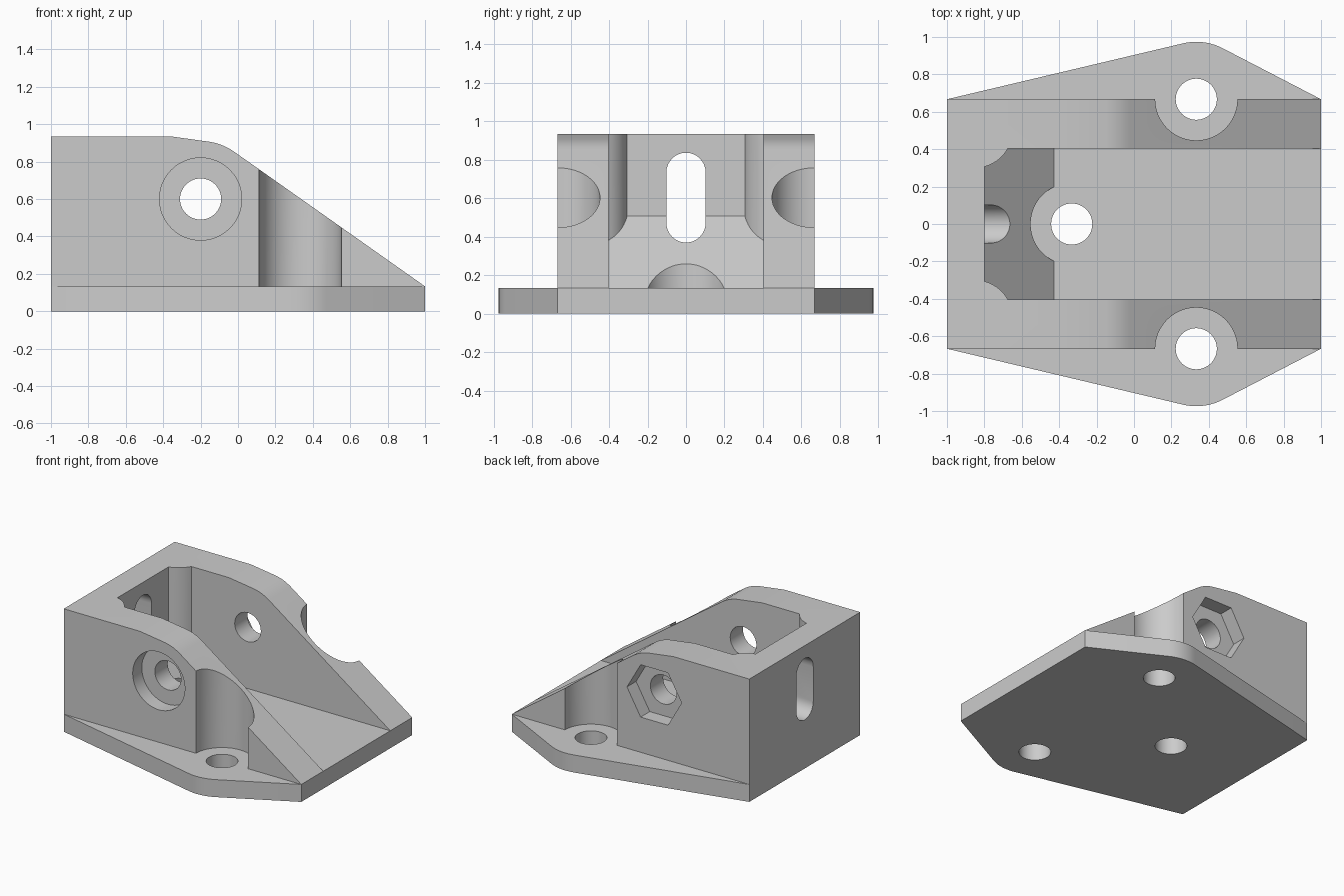
import bpy, bmesh, math
from mathutils import Vector

if "Cube" in bpy.data.objects:
    bpy.data.objects.remove(bpy.data.objects["Cube"])

T = 0.133          # plate thickness
W = 0.667          # half width of the body
AXLE = (-0.2, 0.6) # x, z of the cross hole
EAR_X = 0.333      # x of the plate holes


def prism(name, pts, axis, lo, hi):
    """Extrude a 2D outline: axis 'z' reads (x, y), 'y' reads (x, z), 'x' reads (y, z)."""
    place = {'z': lambda a, b, c: (a, b, c),
             'y': lambda a, b, c: (a, c, b),
             'x': lambda a, b, c: (c, a, b)}[axis]
    bm = bmesh.new()
    face = bm.faces.new([bm.verts.new(place(a, b, lo)) for a, b in pts])
    ext = bmesh.ops.extrude_face_region(bm, geom=[face])
    move = Vector(place(0, 0, hi - lo))
    bmesh.ops.translate(bm, vec=move, verts=[v for v in ext['geom'] if isinstance(v, bmesh.types.BMVert)])
    bmesh.ops.recalc_face_normals(bm, faces=bm.faces)
    me = bpy.data.meshes.new(name)
    bm.to_mesh(me)
    bm.free()
    ob = bpy.data.objects.new(name, me)
    bpy.context.collection.objects.link(ob)
    return ob


def arc(cx, cy, r, a0, a1, n):
    return [(cx + r * math.cos(math.radians(a0 + (a1 - a0) * i / n)),
             cy + r * math.sin(math.radians(a0 + (a1 - a0) * i / n))) for i in range(n + 1)]


def circle(cx, cy, r, n=48):
    return arc(cx, cy, r, 0, 360, n)[:-1]


def combine(ob, other, op='DIFFERENCE'):
    """Apply a boolean and discard the helper."""
    mod = ob.modifiers.new(op, 'BOOLEAN')
    mod.operation, mod.object, mod.solver = op, other, 'EXACT'
    bpy.context.view_layer.update()
    dg = bpy.context.evaluated_depsgraph_get()
    me = bpy.data.meshes.new_from_object(ob.evaluated_get(dg))
    ob.modifiers.clear()
    ob.data = me
    bpy.data.objects.remove(other)


# Base plate with a rounded ear on each side
r = 0.307
a_front = 90 - math.degrees(math.asin(r / (1 - EAR_X)))
a_back = 90 + math.degrees(math.asin(r / (1 + EAR_X)))
ear = [(1, W)] + arc(EAR_X, W, r, a_front, a_back, 10) + [(-1, W)]
plate = prism('base_plate', ear + [(x, -y) for x, y in reversed(ear)], 'z', 0, T)

# Body: block with a rounded shoulder and a long ramp
side = [(-1, 0.06), (1, 0.06), (1, T)] + arc(*AXLE, 0.31, 54.8, 80, 6) + [(-0.36, 0.935), (-1, 0.935)]
bracket = prism('mounting_bracket', side, 'y', -W, W)

# Open pocket with a sloped back and corner pillars
pocket = prism('pocket', [(-0.8, 1.2), (-0.8, 0.507), (-0.427, T), (-0.33, 0.033), (1.2, 0.033), (1.2, 1.2)],
               'y', -0.403, 0.403)
for s in (-1, 1):
    combine(pocket, prism('pillar', circle(-0.85, 0.5 * s, 0.2, 64), 'z', -0.2, 1.4))
combine(bracket, pocket)

# Screw clearance in the ramps and in the pocket slope
for s in (-1, 1):
    combine(bracket, prism('notch', circle(EAR_X, W * s, 0.22), 'z', 0, 1.2))
combine(bracket, prism('screw_seat', circle(-EAR_X, 0, 0.22), 'z', 0, 0.7))

# Join with the plate, then drill the three vertical holes
combine(bracket, plate, 'UNION')
for x, y in ((EAR_X, W), (EAR_X, -W), (-EAR_X, 0)):
    combine(bracket, prism('screw_hole', circle(x, y, 0.11), 'z', -0.1, 0.5))

# Cross hole, round head recess in front, hexagonal nut recess behind
combine(bracket, prism('cross_hole', circle(*AXLE, 0.11), 'y', -1, 1))
combine(bracket, prism('head_recess', circle(*AXLE, 0.22), 'y', -1, -W + 0.11))
combine(bracket, prism('nut_recess', circle(*AXLE, 0.23, 6), 'y', W - 0.11, 1))

# Upright slot through the back wall
slot = arc(0, 0.735, 0.102, 0, 180, 16) + arc(0, 0.472, 0.102, 180, 360, 16)
combine(bracket, prism('cable_slot', slot, 'x', -1.2, -0.5))

# Single grey material and crisp edges
grey = bpy.data.materials.new('plain_grey')
grey.diffuse_color = (0.6, 0.6, 0.6, 1)
grey.use_nodes = True
grey.node_tree.nodes["Principled BSDF"].inputs["Base Color"].default_value = grey.diffuse_color
bracket.data.materials.clear()
bracket.data.materials.append(grey)
bpy.context.view_layer.objects.active = bracket
bracket.select_set(True)
bpy.ops.object.shade_smooth_by_angle(angle=math.radians(30))
